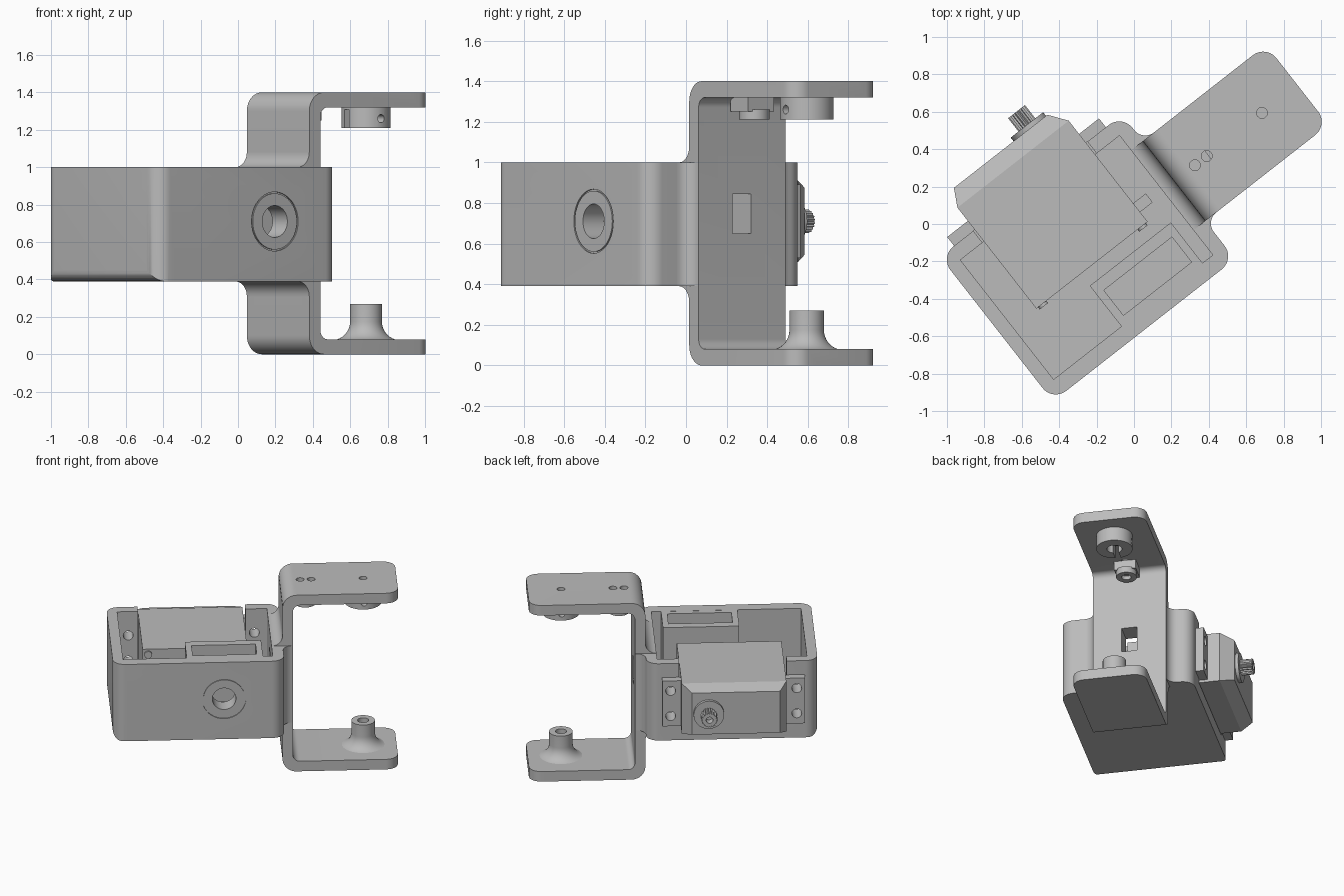
import bpy, bmesh
from math import sin, cos, pi, radians
from mathutils import Matrix

if "Cube" in bpy.data.objects:
    bpy.data.objects.remove(bpy.data.objects["Cube"])

grey = bpy.data.materials.new("plain_grey")
grey.use_nodes = True
grey.diffuse_color = (0.5, 0.5, 0.5, 1)
grey.node_tree.nodes["Principled BSDF"].inputs["Base Color"].default_value = (0.5, 0.5, 0.5, 1)
parts = []


def finish(name, bm):
    bmesh.ops.recalc_face_normals(bm, faces=bm.faces)
    mesh = bpy.data.meshes.new(name)
    bm.to_mesh(mesh)
    bm.free()
    mesh.materials.append(grey)
    ob = bpy.data.objects.new(name, mesh)
    bpy.context.collection.objects.link(ob)
    parts.append(ob)
    return ob


def prism(name, pts, axis, a, b):
    """Extrude a 2D outline along the named axis from a to b."""
    place = {"x": lambda p, t: (t, p[0], p[1]),
             "y": lambda p, t: (p[0], t, p[1]),
             "z": lambda p, t: (p[0], p[1], t)}[axis]
    bm = bmesh.new()
    lo = [bm.verts.new(place(p, a)) for p in pts]
    hi = [bm.verts.new(place(p, b)) for p in pts]
    bm.faces.new(lo)
    bm.faces.new(hi)
    n = len(pts)
    for i in range(n):
        j = (i + 1) % n
        bm.faces.new((lo[i], lo[j], hi[j], hi[i]))
    return finish(name, bm)


def arc(cx, cy, r, start, end, n=10):
    return [(cx + r * cos(radians(start + (end - start) * i / n)),
             cy + r * sin(radians(start + (end - start) * i / n))) for i in range(n + 1)]


def block(name, x0, x1, y0, y1, z0, z1):
    return prism(name, [(x0, y0), (x1, y0), (x1, y1), (x0, y1)], "z", z0, z1)


def rod(name, cx, cy, r, axis, a, b, n=40):
    return prism(name, arc(cx, cy, r, 0, 360, n)[:-1], axis, a, b)


def rounded(x0, x1, y0, y1, r):
    return (arc(x0 + r, y0 + r, r, 180, 270) + arc(x1 - r, y0 + r, r, 270, 360)
            + arc(x1 - r, y1 - r, r, 0, 90) + arc(x0 + r, y1 - r, r, 90, 180))


def cove(name, cx, cy, sx, sy, r, axis, a, b):
    """Concave fillet that fills an inside corner."""
    pts = [(cx, cy)]
    for px, py in arc(r, r, r, 180, 270):
        pts.append((cx + sx * px, cy + sy * py))
    return prism(name, pts, axis, a, b)


def combine(ob, tool, op="DIFFERENCE"):
    mod = ob.modifiers.new("combine", "BOOLEAN")
    mod.operation, mod.solver, mod.object = op, "EXACT", tool
    bpy.context.view_layer.update()
    mesh = bpy.data.meshes.new_from_object(
        ob.evaluated_get(bpy.context.evaluated_depsgraph_get()))
    ob.modifiers.clear()
    ob.data = mesh
    parts.remove(tool)
    bpy.data.objects.remove(tool)


AXIS_Y, SHAFT_X, SHAFT_Z, HORN_X = 0.047, -0.125, 0.71, 0.905
ARM0, ARM1 = -0.222, 0.32

# Open-topped housing with rounded corners
housing = prism("housing", rounded(-0.925, 0.31, -0.48, 0.5, 0.09), "z", 0.39, 1.0)
combine(housing, prism("edge", [(0.5, 0.3), (0.5, 1.1), (-0.925, 1.1)]
                       + arc(-0.865, 0.45, 0.06, 180, 270) + [(-0.8, 0.39), (0.4, 0.39), (0.4, 0.3)],
                       "y", -1, 1), "INTERSECT")
combine(housing, block("cavity", -0.85, 0.23, -0.39, 0.42, 0.45, 1.1))
combine(housing, block("servo_opening", -0.7, 0.075, 0.35, 0.6, 0.5, 1.1))

# Connector pocket block on the front wall
pocket = block("pocket_block", -0.39, 0.16, -0.4, -0.115, 0.44, 0.999)
combine(housing, pocket, "UNION")
combine(housing, block("pocket", -0.345, 0.117, -0.35, -0.18, 0.55, 1.1))
combine(housing, rod("front_hole", SHAFT_X, SHAFT_Z, 0.085, "y", -0.6, -0.3))
groove = rod("groove", SHAFT_X, SHAFT_Z, 0.158, "y", -0.6, -0.472)
combine(groove, rod("groove_core", SHAFT_X, SHAFT_Z, 0.15, "y", -0.7, -0.4))
combine(housing, groove)

# C-shaped bracket with rounded folds and tips
outline = ([(1.146, 0)] + [(1.146, 0.08)]
           + arc(0.435, 0.13, 0.05, 270, 180) + arc(0.435, 1.27, 0.05, 180, 90)
           + [(1.146, 1.32), (1.146, 1.4)]
           + arc(0.41, 1.3, 0.1, 90, 180) + arc(0.41, 0.1, 0.1, 180, 270))
bracket = prism("bracket", outline, "y", ARM0, ARM1)
tip = ([(0.2, -0.5)] + [(0.6, -0.5), (0.6, ARM0)] + arc(1.056, ARM0 + 0.09, 0.09, 270, 360)
       + arc(1.056, ARM1 - 0.09, 0.09, 0, 90) + [(0.6, ARM1), (0.6, 0.6), (0.2, 0.6)])
combine(bracket, prism("tip", tip, "z", -0.2, 1.6), "INTERSECT")
for x in (0.45, 0.53, HORN_X):
    combine(bracket, rod("screw_hole", x, AXIS_Y, 0.029, "z", 1.25, 1.5, 24))

# Cable window through bracket and housing wall
for ob in (bracket, housing):
    combine(ob, block("window", 0.2, 0.45, AXIS_Y - 0.057, AXIS_Y + 0.057, 0.65, 0.845))

# Fillets blending bracket into housing
cove("top_fillet", 0.31, 1.0, -1, 1, 0.08, "y", ARM0, ARM1)
cove("bottom_fillet", 0.31, 0.39, -1, -1, 0.08, "y", ARM0, ARM1)
cove("left_fillet", 0.31, ARM1, 1, 1, 0.075, "z", 0.39, 1.0)
cove("right_fillet", 0.31, ARM0, 1, -1, 0.075, "z", 0.39, 1.0)

# Flared pivot post on the lower arm
bm = bmesh.new()
profile = ([(0.04, 0.16), (0.04, 0.27), (0.085, 0.27)]
           + arc(0.185, 0.175, 0.1, 180, 270) + [(0.185, 0.07), (0, 0.07), (0, 0.16)])
ring = [bm.verts.new((HORN_X + r, AXIS_Y, z)) for r, z in profile]
edges = [bm.edges.new((ring[i], ring[(i + 1) % len(ring)])) for i in range(len(ring))]
bmesh.ops.spin(bm, geom=ring + edges, cent=(HORN_X, AXIS_Y, 0), axis=(0, 0, 1),
               angle=2 * pi, steps=40, use_duplicate=False)
bmesh.ops.remove_doubles(bm, verts=bm.verts, dist=0.0001)
finish("pivot_post", bm)

# Horn clamp and screw boss under the upper arm
horn = rod("horn_clamp", HORN_X, AXIS_Y, 0.132, "z", 1.21, 1.321)
combine(horn, rod("horn_bore", HORN_X, AXIS_Y, 0.055, "z", 1.1, 1.31))
combine(horn, block("horn_slot", 0.7, HORN_X, AXIS_Y - 0.02, AXIS_Y + 0.02, 1.1, 1.31))
combine(horn, rod("clamp_hole", HORN_X, 1.26, 0.022, "y", -0.3, 0.4, 20))
block("boss_pad", 0.4, 0.54, AXIS_Y - 0.08, AXIS_Y + 0.08, 1.25, 1.321)
boss = rod("screw_boss", 0.487, AXIS_Y, 0.075, "z", 1.21, 1.26)
combine(boss, rod("boss_hole", 0.487, AXIS_Y, 0.035, "z", 1.1, 1.24, 20))

# Servo body, sloped gear cap and mounting tabs
block("servo_body", -0.69, 0.065, -0.035, 0.65, 0.51, 0.91)
cap = block("servo_cap", -0.69, 0.065, 0.65, 0.745, 0.51, 0.91)
for v in cap.data.vertices:
    if v.co.y > 0.7:
        v.co.x += 0.05 if v.co.x < -0.3 else -0.07
        v.co.z += 0.035 if v.co.z < SHAFT_Z else -0.035
tabs = block("servo_tabs", -0.83, 0.2, 0.5, 0.56, 0.53, 0.89)
for x in (-0.77, 0.14):
    for z in (0.61, 0.81):
        for ob in (tabs, housing):
            combine(ob, rod("tab_hole", x, z, 0.036, "y", 0.35, 0.7, 20))
for x in (-0.65, 0.025):
    for z in (0.55, 0.87):
        rod("case_screw", x, z, 0.028, "y", -0.05, -0.03, 16)
block("cable_exit", 0.06, 0.15, 0.03, 0.09, 0.64, 0.78)

# Splined output shaft
rod("shaft_collar", SHAFT_X, SHAFT_Z, 0.11, "y", 0.73, 0.77)
spline = [(SHAFT_X + (0.058 if i % 2 else 0.05) * cos(i * pi / 20),
           SHAFT_Z + (0.058 if i % 2 else 0.05) * sin(i * pi / 20)) for i in range(40)]
shaft = prism("output_shaft", spline, "y", 0.76, 0.86)
combine(shaft, rod("shaft_hole", SHAFT_X, SHAFT_Z, 0.025, "y", 0.8, 0.9, 20))

# Turn the assembly to its resting heading and shade
turn = Matrix.Rotation(radians(38), 4, "Z")
bpy.ops.object.select_all(action="DESELECT")
for ob in parts:
    ob.data.transform(turn)
    ob.select_set(True)
bpy.context.view_layer.objects.active = parts[0]
bpy.ops.object.shade_smooth_by_angle(angle=radians(30))
